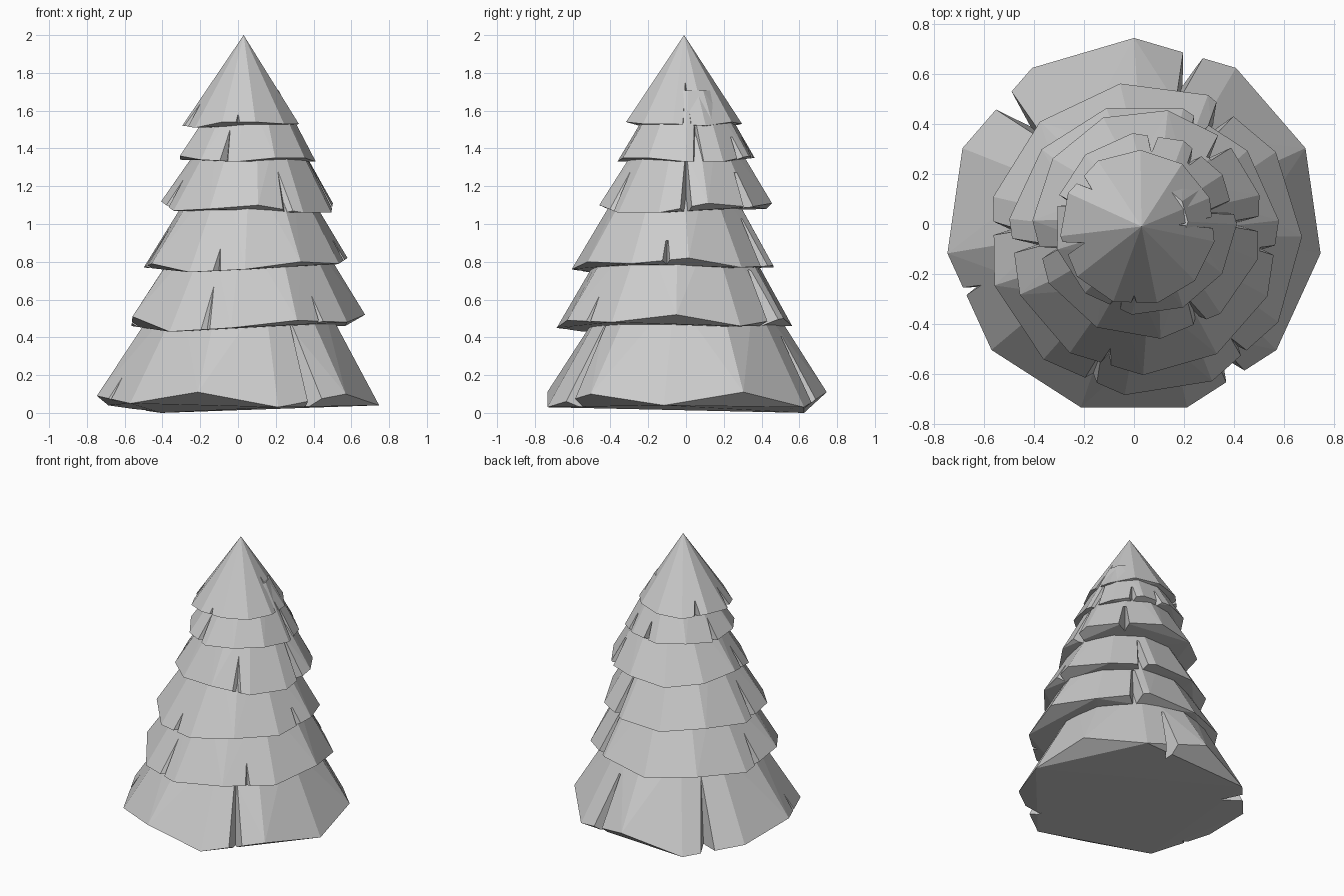
import bpy, bmesh
from math import cos, sin, radians
from mathutils import Vector

if "Cube" in bpy.data.objects:
    bpy.data.objects.remove(bpy.data.objects["Cube"])

SIDES = 11
SLOPE = 0.6   # radius lost per unit of height


def mesh_object(name, bm):
    bmesh.ops.recalc_face_normals(bm, faces=bm.faces)
    mesh = bpy.data.meshes.new(name)
    bm.to_mesh(mesh)
    bm.free()
    ob = bpy.data.objects.new(name, mesh)
    bpy.context.collection.objects.link(ob)
    return ob


def polar(cx, cy, r, deg, z):
    return Vector((cx + r * cos(radians(deg)), cy + r * sin(radians(deg)), z))


def tier(name, centre, radius, phase, rim_z, notches, height=0.5, apex=None):
    """Faceted skirt with an uneven rim; notches are (angle, depth, height, width)."""
    cx, cy = centre
    z0 = sum(rim_z) / SIDES
    bm = bmesh.new()
    angs = [phase + i * 360 / SIDES for i in range(SIDES)]
    for a, z in zip(angs, rim_z):
        bm.verts.new(polar(cx, cy, radius, a, z))
        if not apex:
            bm.verts.new(polar(cx + 0.02, cy + 0.01, radius - SLOPE * height, a, z0 + height))
    if apex:
        bm.verts.new(apex)
    bmesh.ops.convex_hull(bm, input=bm.verts)
    ob = mesh_object(name, bm)

    # V-shaped gaps between branches, cut with tapered wedges
    slope = 0.64 if apex else SLOPE
    for ang, depth, h, width in notches:
        cut = bmesh.new()
        tip = polar(cx, cy, radius * 0.97 - slope * h, ang, z0 + h)
        inner = polar(cx, cy, radius - depth, ang, z0)
        inner = tip + (inner - tip) * ((h + 0.12) / h)
        out = Vector((cos(radians(ang)), sin(radians(ang)), 0))
        side = Vector((-out.y, out.x, 0))
        reach = depth + 0.45
        half = width * 0.5 * reach / depth
        pts = [tip, inner] + [inner + out * reach + side * s * half for s in (1, -1)]
        v = [cut.verts.new(p) for p in pts]
        for f in ((0, 1, 2), (0, 3, 1), (0, 2, 3), (1, 3, 2)):
            cut.faces.new([v[k] for k in f])
        cutter = mesh_object("notch_cutter", cut)
        cutter.hide_render = True
        mod = ob.modifiers.new("notch", 'BOOLEAN')
        mod.operation, mod.solver, mod.object = 'DIFFERENCE', 'EXACT', cutter
        bpy.context.view_layer.update()
        baked = bpy.data.meshes.new_from_object(
            ob.evaluated_get(bpy.context.evaluated_depsgraph_get()))
        ob.modifiers.clear()
        ob.data = baked
        bpy.data.objects.remove(cutter)
    return ob


# Six stacked skirts of branches, bottom to top
tier("branch_tier_1", (0, -.01), 0.755, 90,
     [.11, 0, .04, .09, .05, .11, .03, .10, .04, .11, .03],
     [(71, .17, .36, .10), (304, .14, .42, .11), (201, .08, .13, .05), (136, .19, .42, .12)],
     height=0.55)
tier("branch_tier_2", (.043, -.06), 0.63, 99,
     [.46, .49, .46, .51, .43, .45, .49, .48, .52, .46, .50],
     [(249, .07, .31, .12), (311, .06, .14, .05), (58, .13, .30, .10), (176, .10, .2, .07)])
tier("branch_tier_3", (.04, -.06), 0.545, 106,
     [.77, .80, .77, .79, .745, .76, .80, .79, .82, .77, .78],
     [(253, .07, .14, .07), (355, .07, .14, .05), (64, .12, .26, .08), (183, .12, .24, .07)])
tier("branch_tier_4", (.055, 0), 0.462, 80,
     [1.11, 1.08, 1.10, 1.12, 1.07, 1.08, 1.10, 1.06, 1.06, 1.11, 1.09],
     [(298, .06, .2, .09), (0, .13, .27, .07), (47, .10, .2, .08), (195, .09, .16, .06)],
     height=0.42)
tier("branch_tier_5", (.045, 0), 0.367, 98,
     [1.35, 1.36, 1.34, 1.36, 1.34, 1.33, 1.35, 1.35, 1.33, 1.33, 1.36],
     [(250, .07, .19, .06), (11, .09, .2, .07), (54, .06, .12, .06),
      (85, .08, .12, .05), (165, .07, .14, .05)], height=0.36)
tier("branch_tier_6_tip", (.015, -.015), 0.312, 88,
     [1.53, 1.52, 1.54, 1.52, 1.51, 1.54, 1.54, 1.53, 1.53, 1.52, 1.54],
     [(4, .12, .22, .05), (267, .03, .05, .03), (196, .09, .13, .06), (140, .07, .1, .05)],
     apex=(.03, -.01, 2.0))
